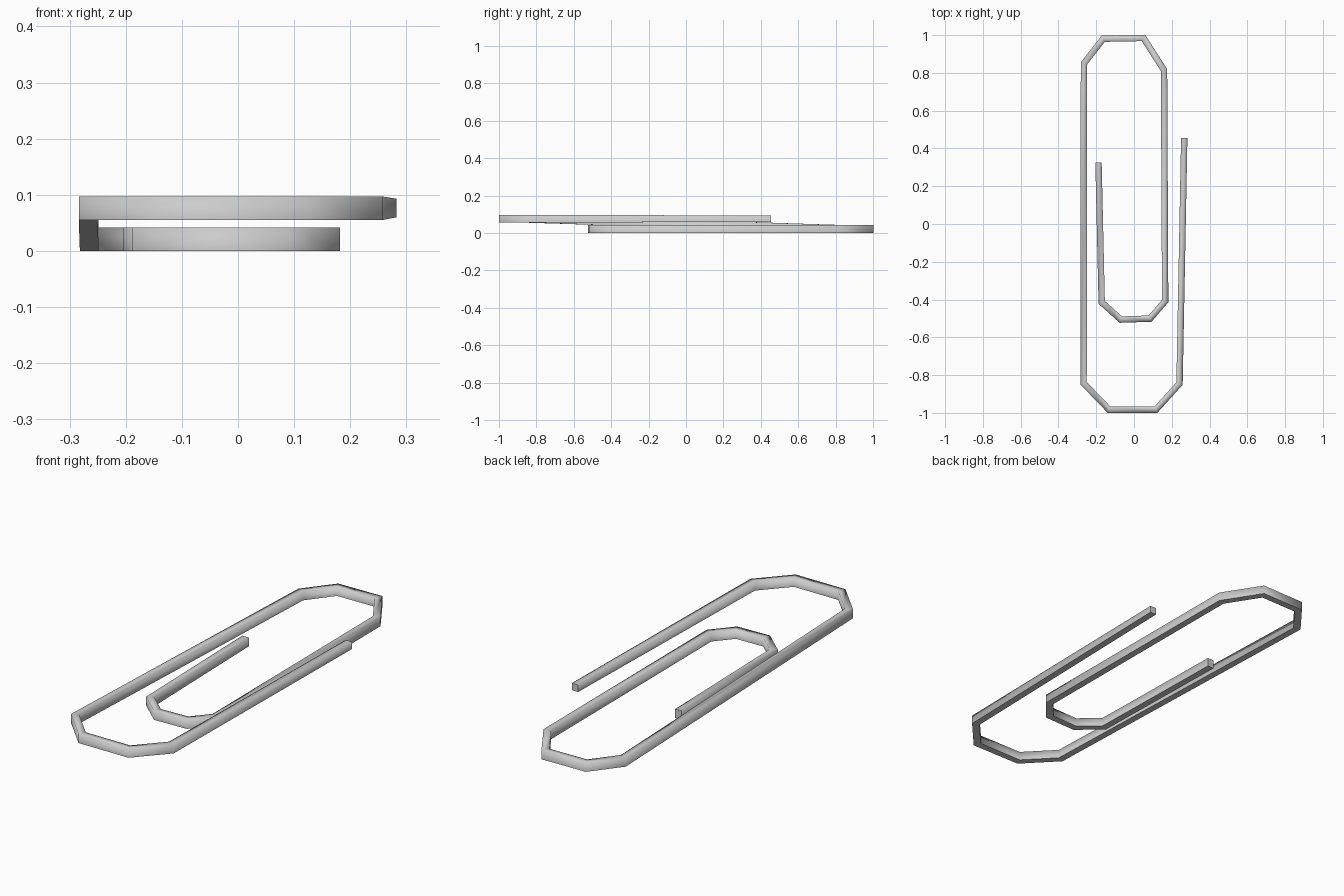
import bpy, bmesh
from mathutils import Vector

if "Cube" in bpy.data.objects:
    bpy.data.objects.remove(bpy.data.objects["Cube"])

W = 0.0168   # half width of the wire
H = 0.021    # half height of the wire

# wire centre line: x, y, z, half height
PATH = [
    (0.266, 0.455, 0.0765, 0.0165),
    (0.241, -0.845, 0.076, H),
    (0.116, -0.983, 0.076, H),
    (-0.132, -0.983, 0.076, H),
    (-0.267, -0.843, 0.076, H),
    (-0.265, 0.85, 0.021, H),
    (-0.163, 0.981, 0.021, H),
    (0.050, 0.985, 0.021, H),
    (0.159, 0.815, 0.021, H),
    (0.165, -0.408, 0.021, H),
    (0.085, -0.501, 0.021, H),
    (-0.070, -0.506, 0.021, H),
    (-0.171, -0.415, 0.021, H),
    (-0.188, 0.325, 0.021, H),
]


def side(a, b):
    """Unit sideways direction of the segment a-b in plan."""
    d = (Vector(b[:2]) - Vector(a[:2])).normalized()
    return Vector((-d.y, d.x))


# sweep a rectangular section along the path with mitred corners
bm = bmesh.new()
rings = []
for i, (x, y, z, h) in enumerate(PATH):
    n0 = side(PATH[max(i - 1, 0)], PATH[max(i, 1)])
    last = len(PATH) - 1
    n1 = side(PATH[min(i, last - 1)], PATH[min(i + 1, last)])
    m = (n0 + n1).normalized()
    m *= W / m.dot(n1)
    rings.append([bm.verts.new((x + s * m.x, y + s * m.y, z + t * h))
                  for s, t in ((-1, -1), (1, -1), (1, 1), (-1, 1))])
for a, b in zip(rings, rings[1:]):
    for k in range(4):
        j = (k + 1) % 4
        bm.faces.new((a[k], a[j], b[j], b[k])).smooth = True

# flat wire ends
bm.faces.new(rings[0])
bm.faces.new(rings[-1])
bmesh.ops.recalc_face_normals(bm, faces=bm.faces)

# crisp edges round the ends and along the underside
for e in bm.edges:
    if any(not f.smooth for f in e.link_faces):
        e.smooth = False
for a, b in zip(rings, rings[1:]):
    for k in (0, 1):
        bm.edges.get((a[k], b[k])).smooth = False

mesh = bpy.data.meshes.new("paper_clip_wire")
bm.to_mesh(mesh)
bm.free()
clip = bpy.data.objects.new("paper_clip_wire", mesh)
bpy.context.collection.objects.link(clip)
